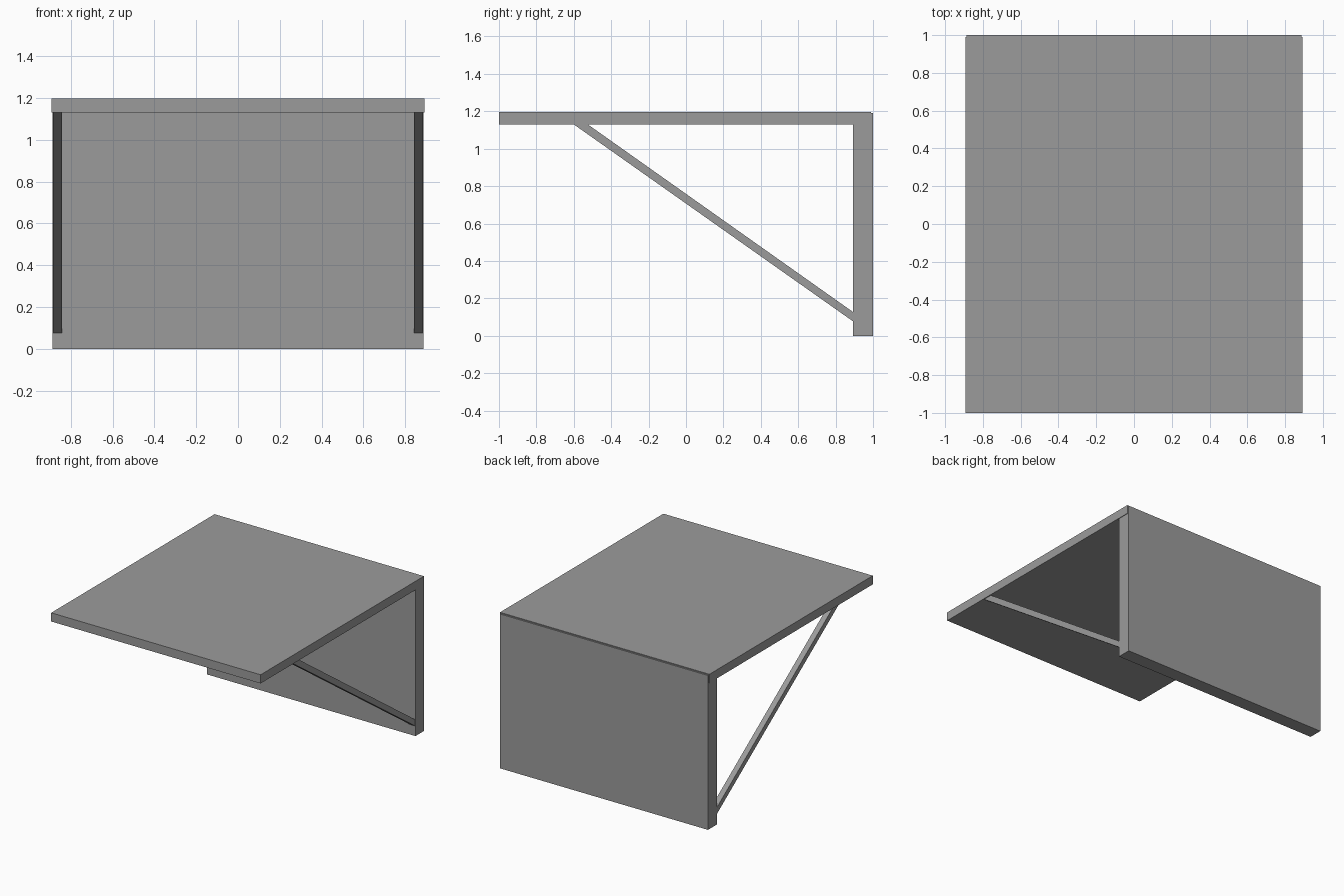
import bpy
import bmesh

cube = bpy.data.objects.get("Cube")
if cube:
    bpy.data.objects.remove(cube, do_unlink=True)

grey = bpy.data.materials.new("plain grey")
grey.use_nodes = True
colour = (0.33, 0.33, 0.33, 1)
grey.diffuse_color = colour
grey.node_tree.nodes["Principled BSDF"].inputs["Base Color"].default_value = colour


def side_profile(name, points, x0, x1):
    """Extrude a (y, z) outline across x."""
    bm = bmesh.new()
    face = bm.faces.new([bm.verts.new((x0, y, z)) for y, z in points])
    ext = bmesh.ops.extrude_face_region(bm, geom=[face])
    moved = [v for v in ext["geom"] if isinstance(v, bmesh.types.BMVert)]
    bmesh.ops.translate(bm, verts=moved, vec=(x1 - x0, 0, 0))
    bmesh.ops.recalc_face_normals(bm, faces=bm.faces)
    mesh = bpy.data.meshes.new(name)
    bm.to_mesh(mesh)
    bm.free()
    mesh.materials.append(grey)
    obj = bpy.data.objects.new(name, mesh)
    bpy.context.collection.objects.link(obj)
    return obj


def box(name, half_width, y0, y1, z0, z1):
    outline = [(y0, z0), (y1, z0), (y1, z1), (y0, z1)]
    return side_profile(name, outline, -half_width, half_width)


# Flat top and upright back panel
box("top_board", 0.893, -1.0, 0.99, 1.13, 1.197)
box("back_panel", 0.888, 0.893, 1.0, 0.0, 1.19)

# Diagonal braces, cut flush against the board and the panel
brace = [(-0.6, 1.13), (0.893, 0.077), (0.893, 0.127), (-0.525, 1.13)]
for name, side in (("left_brace", 1), ("right_brace", -1)):
    side_profile(name, brace, side * 0.843, side * 0.886)
